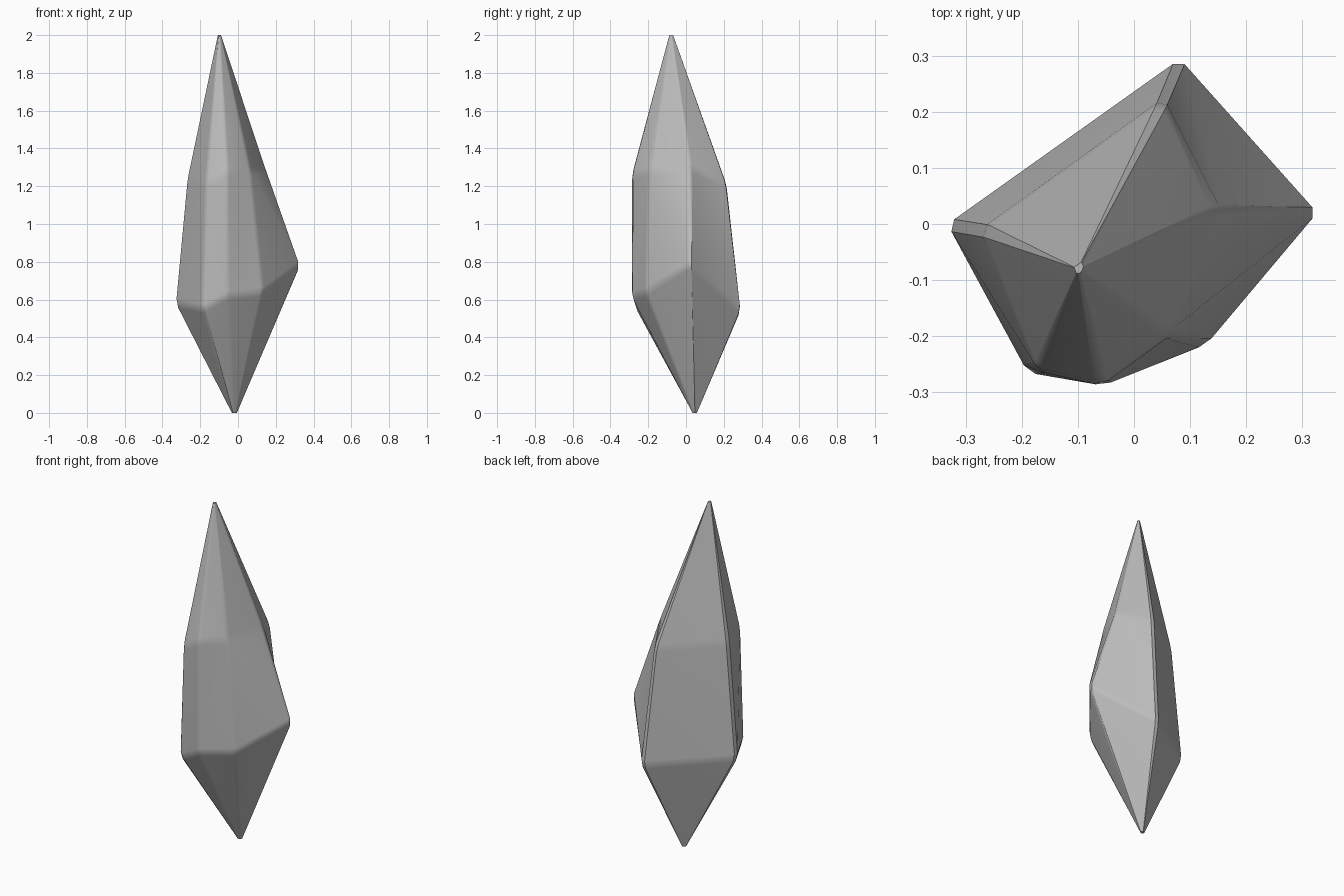
import bpy
import bmesh
import math
from mathutils import Vector

cube = bpy.data.objects.get("Cube")
if cube:
    bpy.data.objects.remove(cube, do_unlink=True)

# Grey stone
stone = bpy.data.materials.new("grey stone")
stone.use_nodes = True
grey = (0.5, 0.5, 0.5, 1)
stone.diffuse_color = grey
stone.node_tree.nodes["Principled BSDF"].inputs["Base Color"].default_value = grey

# Crystal corners, counter-clockwise from the -x side
lower = [Vector(p) for p in [
    (-0.335, 0.0, 0.58), (-0.19, -0.265, 0.55), (-0.055, -0.288, 0.62),
    (0.132, -0.215, 0.64), (0.335, 0.02, 0.785), (0.083, 0.297, 0.54)]]
upper = [Vector(p) for p in [
    (-0.272, -0.01, 1.24), (-0.172, -0.262, 1.21), (-0.058, -0.288, 1.27),
    (0.067, -0.195, 1.28), (0.148, 0.022, 1.3), (0.052, 0.222, 1.21)]]
bottom_tip = Vector((-0.02, 0.048, -0.02))
top_tip = Vector((-0.1, -0.08, 2.02))
CUT = 0.015
ROW = 0.025


def toward(a, b, distance):
    return a + (b - a).normalized() * distance


def chamfered(ring, size):
    """Cut every corner of a ring into two points."""
    points = []
    for i, p in enumerate(ring):
        points.append(toward(p, ring[i - 1], size))
        points.append(toward(p, ring[(i + 1) % len(ring)], size))
    return points


def blunt_tip(ring, tip, z):
    """Small flat ring where the sides converge."""
    return [Vector((*(tip.xy + (p.xy - tip.xy) * 0.04), z)) for p in ring]


low, high = chamfered(lower, CUT), chamfered(upper, CUT)
rows = [
    blunt_tip(low, bottom_tip, 0),
    [toward(p, bottom_tip, ROW) for p in low],
    [toward(p, q, ROW) for p, q in zip(low, high)],
    [toward(q, p, ROW) for p, q in zip(low, high)],
    [toward(q, top_tip, ROW) for q in high],
    blunt_tip(high, top_tip, 2),
]

# Loft the rows, splitting the twisted sides along their ridges
bm = bmesh.new()
rings = [[bm.verts.new(p) for p in row] for row in rows]
count = len(low)
for a, b in zip(rings, rings[1:]):
    for i in range(count):
        j = (i + 1) % count
        if i < count / 2:
            bm.faces.new((a[i], a[j], b[j]))
            bm.faces.new((a[i], b[j], b[i]))
        else:
            bm.faces.new((a[i], a[j], b[i]))
            bm.faces.new((a[j], b[j], b[i]))
bm.faces.new(list(reversed(rings[0])))
bm.faces.new(rings[-1])
bmesh.ops.recalc_face_normals(bm, faces=bm.faces[:])

mesh = bpy.data.meshes.new("crystal")
bm.to_mesh(mesh)
bm.free()
mesh.materials.append(stone)
crystal = bpy.data.objects.new("crystal", mesh)
bpy.context.collection.objects.link(crystal)

# Soften the narrow chamfers, keep strong ridges crisp
bpy.ops.object.select_all(action='DESELECT')
crystal.select_set(True)
bpy.context.view_layer.objects.active = crystal
bpy.ops.object.shade_smooth_by_angle(angle=math.radians(30))
weighted = crystal.modifiers.new("even_facets", 'WEIGHTED_NORMAL')
weighted.keep_sharp = True
